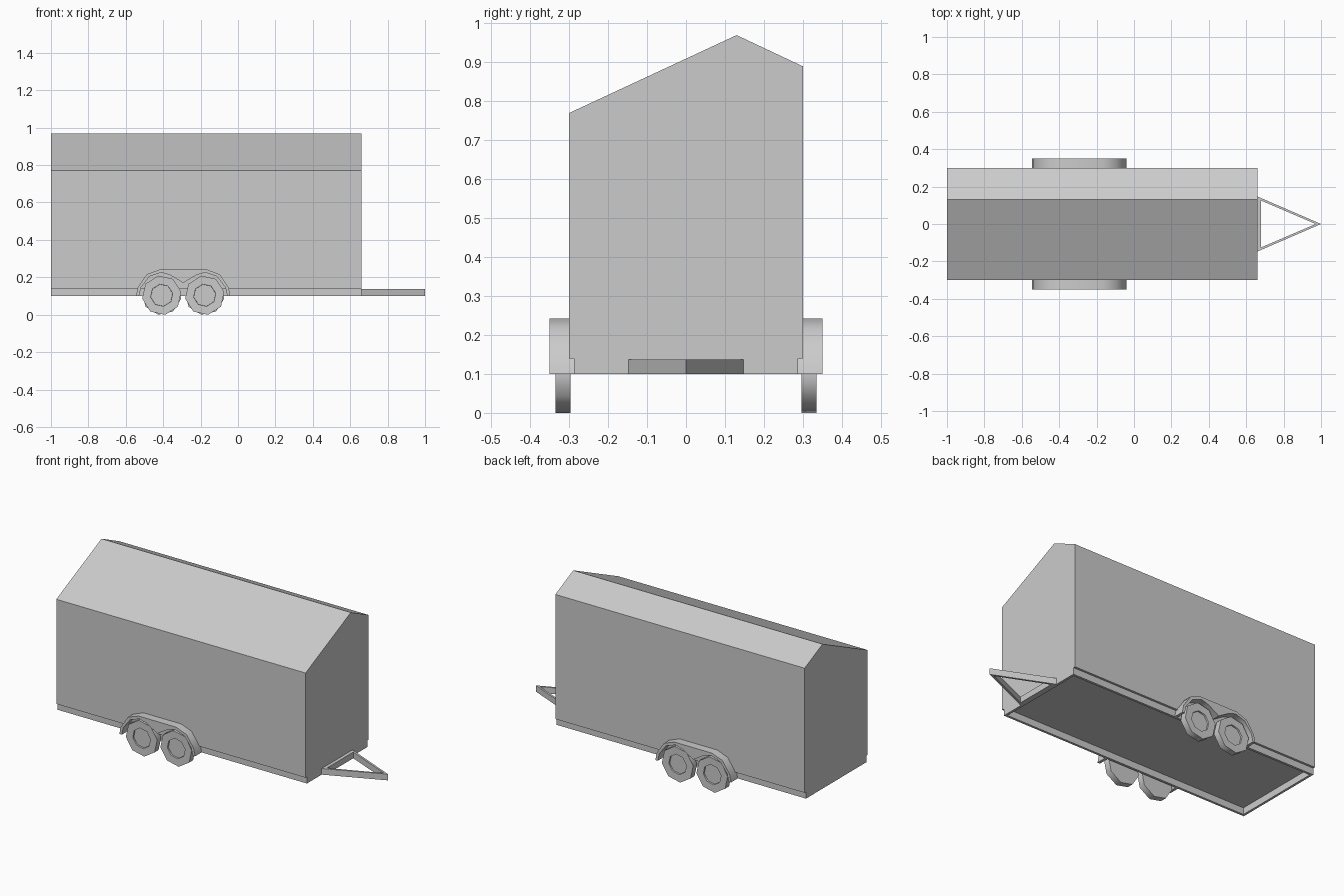
import bpy
import bmesh
from math import radians
from mathutils import Matrix, Vector

cube = bpy.data.objects.get("Cube")
if cube:
    bpy.data.objects.remove(cube)

grey = bpy.data.materials.new("light grey")
grey.use_nodes = True
COLOUR = (0.6, 0.6, 0.6, 1)
grey.diffuse_color = COLOUR
grey.node_tree.nodes["Principled BSDF"].inputs["Base Color"].default_value = COLOUR


def finish(name, bm, smooth=None):
    bmesh.ops.recalc_face_normals(bm, faces=bm.faces[:])
    mesh = bpy.data.meshes.new(name)
    bm.to_mesh(mesh)
    bm.free()
    mesh.materials.append(grey)
    obj = bpy.data.objects.new(name, mesh)
    bpy.context.collection.objects.link(obj)
    if smooth:
        bpy.ops.object.select_all(action='DESELECT')
        obj.select_set(True)
        bpy.context.view_layer.objects.active = obj
        bpy.ops.object.shade_smooth_by_angle(angle=radians(smooth))
    return obj


def prism(name, points, place, lo, hi, smooth=None):
    """Extrude a closed profile; place(a, b, depth) gives the position."""
    bm = bmesh.new()
    face = bm.faces.new([bm.verts.new(place(a, b, lo)) for a, b in points])
    out = bmesh.ops.extrude_face_region(bm, geom=[face])
    shift = Vector(place(0, 0, hi)) - Vector(place(0, 0, lo))
    verts = [g for g in out["geom"] if isinstance(g, bmesh.types.BMVert)]
    bmesh.ops.translate(bm, verts=verts, vec=shift)
    return finish(name, bm, smooth)


def ring(name, outer, inner, lo, hi):
    """Upright frame between two matching outlines."""
    bm = bmesh.new()
    loops = [[bm.verts.new((x, y, z)) for x, y in pts]
             for pts, z in ((outer, lo), (outer, hi), (inner, hi), (inner, lo))]
    n = len(outer)
    for k in range(4):
        a, b = loops[k], loops[(k + 1) % 4]
        for i in range(n):
            j = (i + 1) % n
            bm.faces.new((a[i], a[j], b[j], b[i]))
    return finish(name, bm)


def rectangle(x0, x1, y):
    return [(x0, -y), (x1, -y), (x1, y), (x0, y)]


# Box body with an off-centre ridge
BACK, NOSE, FLOOR, BASE = -1.0, 0.66, 0.14, 0.1
prism("box_body",
      [(-0.3, FLOOR), (0.3, FLOOR), (0.3, 0.89), (0.13, 0.97), (-0.3, 0.77)],
      lambda a, b, d: (d, a, b), BACK, NOSE)

# Open chassis under the floor
ring("chassis_frame", rectangle(BACK, NOSE, 0.287),
     rectangle(BACK + 0.014, NOSE - 0.014, 0.273), BASE, FLOOR)

# Triangular drawbar
ring("drawbar", [(NOSE, -0.147), (1.0, 0), (NOSE, 0.147)],
     [(0.68, -0.125), (0.972, 0), (0.68, 0.125)], BASE, 0.137)

# Fender profile: rounded top, two arches beneath
MID = -0.293
half_top = [(0.252, 0.1), (0.243, 0.145), (0.195, 0.216), (0.125, 0.242)]
half_arch = [(0.236, 0.1), (0.226, 0.145), (0.18, 0.205), (0.117, 0.226),
             (0.07, 0.212)]
fender = ([(MID - a, b) for a, b in half_top]
          + [(MID + a, b) for a, b in reversed(half_top)]
          + [(MID + a, b) for a, b in half_arch]
          + [(MID, 0.17)]
          + [(MID - a, b) for a, b in reversed(half_arch)])

for side, label in ((-1, "right"), (1, "left")):
    prism(label + "_fender", fender, lambda a, b, d: (a, side * d, b),
          0.287, 0.35, 40)
    # Eight-sided wheels with a recessed hub
    for x, end in ((-0.408, "rear"), (-0.178, "front")):
        bm = bmesh.new()
        bmesh.ops.create_cone(bm, cap_ends=True, segments=8, radius1=0.106,
                              radius2=0.106, depth=0.038)
        bm.normal_update()
        caps = [f for f in bm.faces if f.normal.z > 0.9]
        bmesh.ops.inset_region(bm, faces=caps, thickness=0.046)
        bmesh.ops.translate(bm, verts=caps[0].verts[:], vec=(0, 0, -0.001))
        bmesh.ops.inset_region(bm, faces=caps, thickness=0.001)
        bmesh.ops.translate(bm, verts=caps[0].verts[:], vec=(0, 0, -0.009))
        spin = Matrix.Rotation(radians(10), 4, 'Z')
        tilt = Matrix.Rotation(radians(-90 * side), 4, 'X')
        move = Matrix.Translation((x, side * 0.316, 0.104))
        bmesh.ops.transform(bm, verts=bm.verts[:], matrix=move @ tilt @ spin)
        finish(f"{label}_{end}_wheel", bm, 50)
